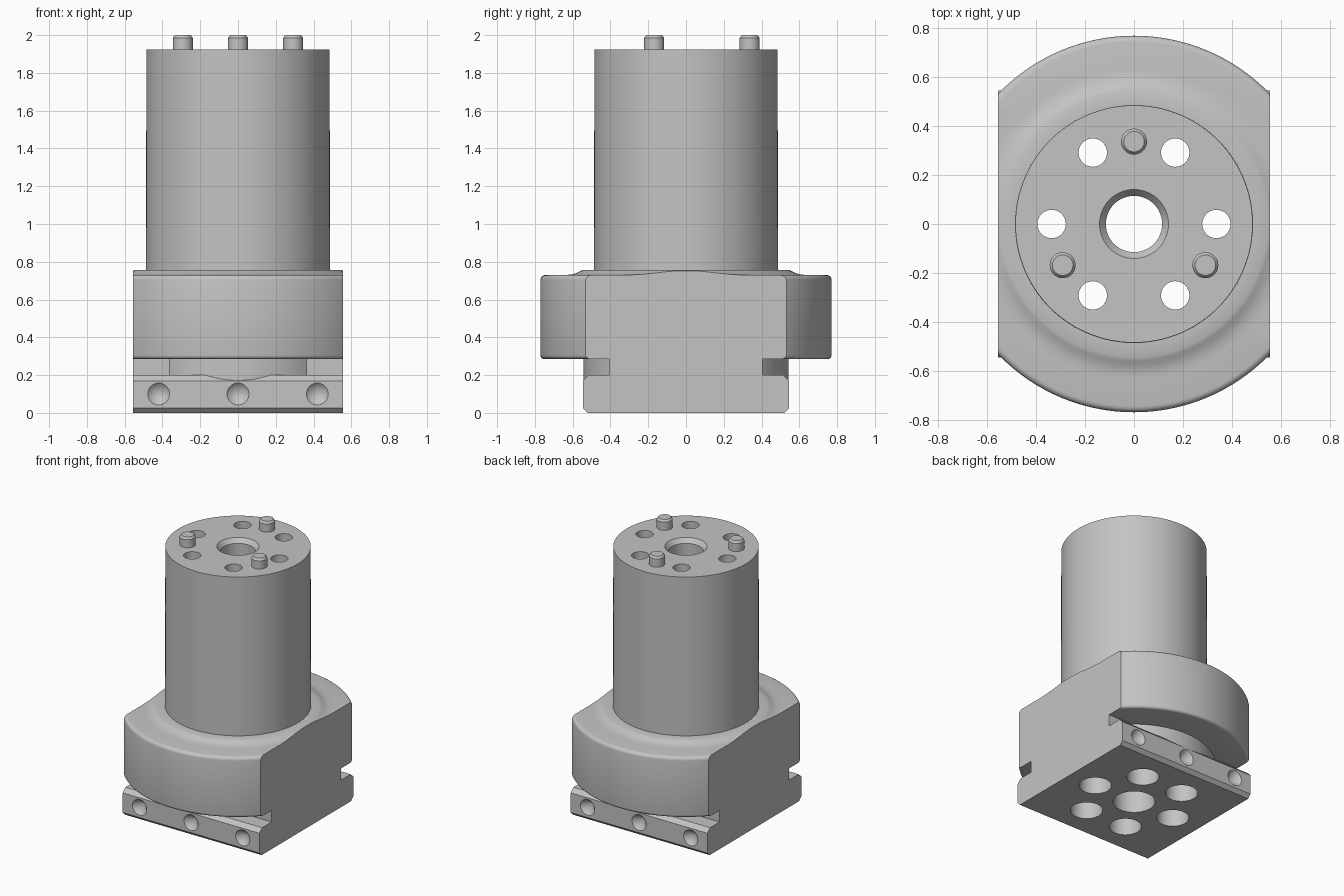
import bpy
import bmesh
from math import radians, sin, cos, pi
from mathutils import Matrix, Vector

default = bpy.data.objects.get("Cube")
if default:
    bpy.data.objects.remove(default, do_unlink=True)

# One plain machined grey
grey = bpy.data.materials.new("machined grey")
grey.use_nodes = True
grey.diffuse_color = (0.55, 0.55, 0.55, 1)
grey.node_tree.nodes["Principled BSDF"].inputs["Base Color"].default_value = grey.diffuse_color


def finish(name, bm):
    bmesh.ops.remove_doubles(bm, verts=bm.verts, dist=1e-5)
    bmesh.ops.recalc_face_normals(bm, faces=bm.faces)
    mesh = bpy.data.meshes.new(name)
    bm.to_mesh(mesh)
    bm.free()
    mesh.materials.append(grey)
    obj = bpy.data.objects.new(name, mesh)
    bpy.context.collection.objects.link(obj)
    return obj


def lathe(name, profile, steps, location=(0, 0, 0), tilt=0):
    """Revolve (radius, height) points about z, then tilt about x and place."""
    bm = bmesh.new()
    verts = [bm.verts.new((r, 0, z)) for r, z in profile]
    edges = [bm.edges.new(pair) for pair in zip(verts, verts[1:])]
    bmesh.ops.spin(bm, geom=verts + edges, cent=(0, 0, 0), axis=(0, 0, 1),
                   angle=2 * pi, steps=steps, use_merge=True)
    place = Matrix.Translation(location) @ Matrix.Rotation(tilt, 4, 'X')
    bmesh.ops.transform(bm, matrix=place, verts=bm.verts)
    return finish(name, bm)


def extrude_x(name, outline, half_width):
    """Extrude a (y, z) outline along x."""
    bm = bmesh.new()
    face = bm.faces.new([bm.verts.new((-half_width, y, z)) for y, z in outline])
    ext = bmesh.ops.extrude_face_region(bm, geom=[face])
    moved = [v for v in ext["geom"] if isinstance(v, bmesh.types.BMVert)]
    bmesh.ops.translate(bm, vec=(2 * half_width, 0, 0), verts=moved)
    return finish(name, bm)


def combine(obj, tool, operation):
    mod = obj.modifiers.new(operation.lower(), 'BOOLEAN')
    mod.operation = operation
    mod.solver = 'EXACT'
    mod.object = tool
    bpy.context.view_layer.update()
    bpy.context.view_layer.objects.active = obj
    bpy.ops.object.modifier_apply(modifier=mod.name)
    bpy.data.objects.remove(tool, do_unlink=True)


def ring(count, radius, start):
    return [(radius * cos(start + i * 2 * pi / count),
             radius * sin(start + i * 2 * pi / count)) for i in range(count)]


def corner(r, z, size, start):
    """Quarter-round points centred at (r, z)."""
    return [(r + size * cos(start + i * pi / 8), z + size * sin(start + i * pi / 8))
            for i in range(5)]


# Turned body: neck, rounded flange, coved shoulder and column
profile = [(0, 0.1), (0.543, 0.1), (0.543, 0.285)]
profile += corner(0.75, 0.305, 0.02, -pi / 2)
profile += corner(0.745, 0.705, 0.025, 0)
profile += [(0.635, 0.73), (0.605, 0.733), (0.58, 0.74), (0.56, 0.751), (0.545, 0.757),
            (0.487, 0.757), (0.485, 1.925), (0, 1.925)]
body = lathe("adapter_body", profile, 128)

# Grooved square foot
half = [(0.52, 0), (0.545, 0.025), (0.545, 0.17), (0.515, 0.2), (0.405, 0.2), (0.405, 0.5)]
foot = extrude_x("foot", half + [(-y, z) for y, z in reversed(half)], 0.7)
combine(body, foot, 'UNION')

# Flat sides
slab = extrude_x("side_trim", [(-1, -0.5), (1, -0.5), (1, 2.5), (-1, 2.5)], 0.557)
combine(body, slab, 'INTERSECT')

# Central bore, countersunk at the top and widened at the bottom
bore = lathe("bore_cutter", [(0, -0.1), (0.14, -0.1), (0.14, 0.6), (0.115, 0.625),
                             (0.115, 1.893), (0.155, 1.942), (0, 1.942)], 64)
combine(body, bore, 'DIFFERENCE')

# Six bolt holes, counterbored from below
for x, y in ring(6, 0.337, 0):
    bolt = lathe("bolt_cutter", [(0, -0.1), (0.108, -0.1), (0.108, 1.5), (0.058, 1.5),
                                 (0.058, 2.1), (0, 2.1)], 40, (x, y, 0))
    combine(body, bolt, 'DIFFERENCE')

# Conical dimples on the front and back of the foot
for side in (-1, 1):
    for x in (-0.42, 0, 0.42):
        dimple = lathe("dimple_cutter", [(0, -0.058), (0.078, 0.02), (0, 0.02)], 32,
                       (x, side * 0.545, 0.1), -side * pi / 2)
        combine(body, dimple, 'DIFFERENCE')

# Three chamfered locating pins
pins = [lathe("locating_pin", [(0, 1.9), (0.053, 1.9), (0.053, 1.985), (0.042, 2.0), (0, 2.0)],
              40, (x, y, 0)) for x, y in ring(3, 0.337, pi / 2)]

# Smooth round surfaces, keep machined edges crisp
bpy.ops.object.select_all(action='DESELECT')
for obj in [body] + pins:
    obj.select_set(True)
bpy.context.view_layer.objects.active = body
bpy.ops.object.shade_smooth_by_angle(angle=radians(30))
